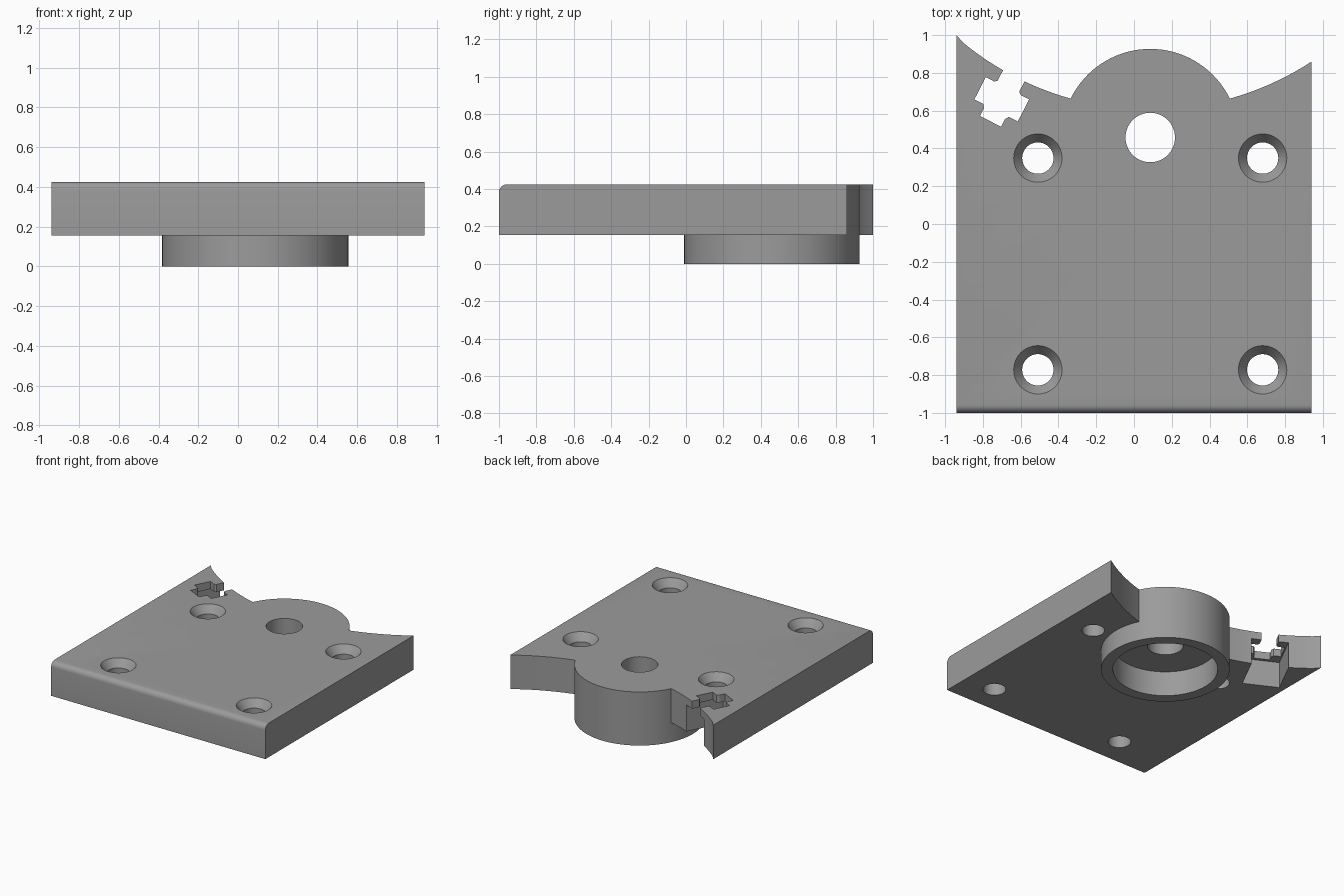
import bpy, bmesh, math
from mathutils import Matrix, Vector

if "Cube" in bpy.data.objects:
    bpy.data.objects.remove(bpy.data.objects["Cube"])

BOTTOM, TOP = 0.155, 0.425      # plate heights
CX, CY = 0.086, 0.458           # boss centre

grey = bpy.data.materials.new("grey")
grey.diffuse_color = (0.33, 0.33, 0.33, 1)
grey.use_nodes = True
grey.node_tree.nodes["Principled BSDF"].inputs["Base Color"].default_value = grey.diffuse_color


def to_object(name, bm):
    bmesh.ops.recalc_face_normals(bm, faces=bm.faces)
    mesh = bpy.data.meshes.new(name)
    bm.to_mesh(mesh)
    bm.free()
    mesh.materials.append(grey)
    obj = bpy.data.objects.new(name, mesh)
    bpy.context.collection.objects.link(obj)
    return obj


def prism(points, low, high):
    """Extrude a flat outline from low to high along z."""
    bm = bmesh.new()
    face = bm.faces.new([bm.verts.new((x, y, low)) for x, y in points])
    ext = bmesh.ops.extrude_face_region(bm, geom=[face])["geom"]
    verts = [g for g in ext if isinstance(g, bmesh.types.BMVert)]
    bmesh.ops.translate(bm, verts=verts, vec=(0, 0, high - low))
    return bm


def cone(name, x, y, low, high, r_low, r_high, segments=64):
    bm = bmesh.new()
    bmesh.ops.create_cone(bm, cap_ends=True, segments=segments, radius1=r_low,
                          radius2=r_high, depth=high - low,
                          matrix=Matrix.Translation((x, y, (low + high) / 2)))
    return to_object(name, bm)


def combine(target, other, operation):
    mod = target.modifiers.new(operation.lower(), 'BOOLEAN')
    mod.operation, mod.object, mod.solver = operation, other, 'EXACT'
    bpy.context.view_layer.objects.active = target
    bpy.ops.object.modifier_apply(modifier=mod.name)
    bpy.data.objects.remove(other, do_unlink=True)


# Plate with a concave back edge
ARC_Y, ARC_R = 2.17, 1.564
start = math.asin((0.94 - CX) / ARC_R)
end = math.asin((-0.94 - CX) / ARC_R)
outline = [(-0.94, -1), (0.94, -1)]
for i in range(41):
    a = start + (end - start) * i / 40
    outline.append((CX + ARC_R * math.sin(a), ARC_Y - ARC_R * math.cos(a)))
outline[-1] = (-0.94, 1.0)
bm = prism(outline, BOTTOM, TOP)
# Rounded front top edge
front = [e for e in bm.edges
         if all(v.co.y < -0.99 and v.co.z > TOP - 0.01 for v in e.verts)]
bmesh.ops.bevel(bm, geom=front, offset=0.042, segments=6, profile=0.5,
                affect='EDGES')
plate = to_object("mounting_plate", bm)

# Round boss with a wide bore below and a small through hole
combine(plate, cone("boss", CX, CY, 0, TOP, 0.469, 0.469, 96), 'UNION')
combine(plate, cone("bore", CX, CY, -0.1, 0.2, 0.382, 0.382, 96), 'DIFFERENCE')
combine(plate, cone("centre_hole", CX, CY, 0.1, 0.6, 0.131, 0.131),
        'DIFFERENCE')

# Countersunk screw holes
SINK, R_HOLE, R_SINK = 0.06, 0.083, 0.128
for x in (-0.509, 0.681):
    for y in (-0.772, 0.349):
        combine(plate, cone("screw_hole", x, y, 0, 0.6, R_HOLE, R_HOLE, 48),
                'DIFFERENCE')
        slope = (R_SINK - R_HOLE) / SINK
        combine(plate, cone("countersink", x, y, TOP - SINK, TOP + 0.02,
                            R_HOLE, R_SINK + slope * 0.02, 48), 'DIFFERENCE')

# Shallow arched pocket in the right side
R_ARCH, Z_ARCH = 0.506, 0.275 - 0.506
half = math.acos((0.1 - Z_ARCH) / R_ARCH)
arch = []
for i in range(33):
    a = -half + 2 * half * i / 32
    arch.append((-0.2 + R_ARCH * math.sin(a), Z_ARCH + R_ARCH * math.cos(a)))
bm = prism(arch, 0.86, 1.1)
for v in bm.verts:
    v.co = Vector((v.co.z, v.co.x, v.co.y))
combine(plate, to_object("arch_pocket", bm), 'DIFFERENCE')

# Slanted connector slot: open box below, cross-shaped opening above
U, V = Vector((0.891, -0.454)), Vector((0.454, 0.891))
ORIGIN = Vector((-0.70, 0.66))


def slanted(points):
    return [ORIGIN + U * u + V * v for u, v in points]


box = [(-0.138, -0.155), (0.138, -0.155), (0.138, 0.4), (-0.138, 0.4)]
combine(plate, to_object("slot_box", prism(slanted(box), 0.05, TOP - 0.06)),
        'DIFFERENCE')
right = [(0.063, -0.131), (0.063, -0.085), (0.075, -0.066), (0.129, -0.066),
         (0.129, 0.066), (0.078, 0.066), (0.064, 0.078), (0.064, 0.4)]
cross = right + [(-u, v) for u, v in reversed(right)]
combine(plate, to_object("slot_cross", prism(slanted(cross), 0.3, 0.6)),
        'DIFFERENCE')

# Smooth curved walls, keep sharp edges
plate.select_set(True)
bpy.context.view_layer.objects.active = plate
bpy.ops.object.shade_smooth_by_angle(angle=math.radians(25))
